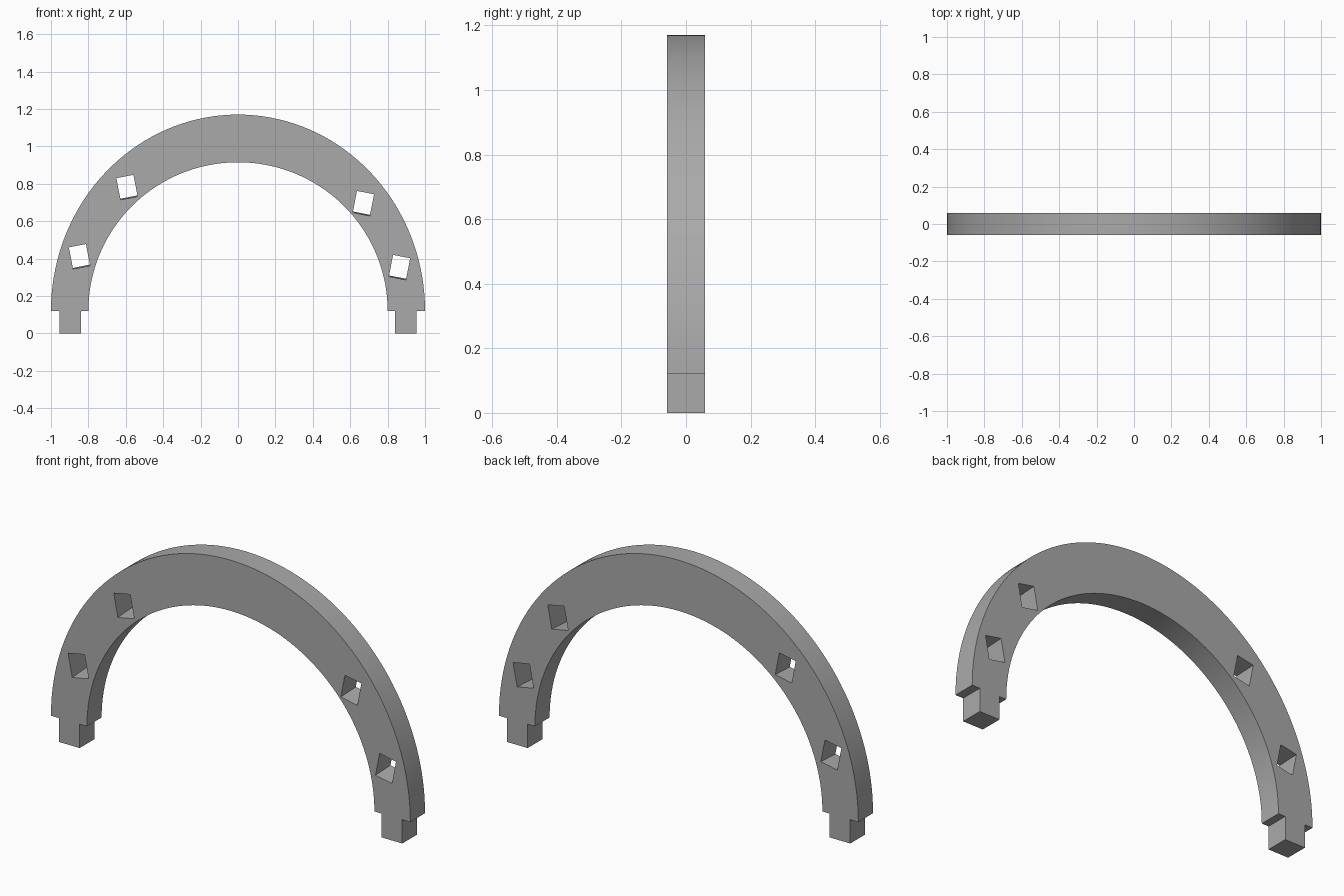
import bpy
import bmesh
from math import sin, cos, pi, radians
from mathutils import Matrix, Vector

cube = bpy.data.objects.get("Cube")
if cube:
    bpy.data.objects.remove(cube, do_unlink=True)

DEPTH = 0.117
SPRING = 0.12     # height where the arch meets its feet
STEPS = 72

grey = bpy.data.materials.new("plain_grey")
grey.use_nodes = True
colour = (0.4, 0.4, 0.4, 1)
grey.diffuse_color = colour
grey.node_tree.nodes["Principled BSDF"].inputs["Base Color"].default_value = colour


def make_object(name, bm):
    mesh = bpy.data.meshes.new(name)
    bmesh.ops.recalc_face_normals(bm, faces=bm.faces)
    bm.to_mesh(mesh)
    bm.free()
    obj = bpy.data.objects.new(name, mesh)
    bpy.context.collection.objects.link(obj)
    mesh.materials.append(grey)
    return obj


def arc(rx, rz):
    return [(rx * cos(pi * i / STEPS), SPRING + rz * sin(pi * i / STEPS))
            for i in range(STEPS + 1)]


# Arch outline: outer curve, left peg, inner curve, right peg
peg = [(0.955, SPRING), (0.955, 0), (0.84, 0), (0.84, SPRING)]
outer = arc(1.0, 1.05)
inner = arc(0.8, 0.795)
outline = outer + [(-x, z) for x, z in peg] + inner[::-1] + peg[::-1]

bm = bmesh.new()
face = bm.faces.new([bm.verts.new((x, -DEPTH / 2, z)) for x, z in outline])
extruded = bmesh.ops.extrude_face_region(bm, geom=[face])
back = [v for v in extruded["geom"] if isinstance(v, bmesh.types.BMVert)]
bmesh.ops.translate(bm, verts=back, vec=(0, DEPTH, 0))
arch = make_object("arch", bm)

# Four slanted rectangular openings, leaning outward from the centre
openings = [(-0.594, 0.784), (-0.848, 0.414), (0.671, 0.698), (0.864, 0.356)]
bm = bmesh.new()
for x, z in openings:
    lean = radians(11 if x > 0 else -11)
    matrix = (Matrix.Translation((x, 0, z)) @ Matrix.Rotation(lean, 4, 'Y')
              @ Matrix.Rotation(radians(3), 4, 'X')
              @ Matrix.Diagonal(Vector((0.093, 0.4, 0.118, 1))))
    bmesh.ops.create_cube(bm, size=1, matrix=matrix)
cutter = make_object("opening_cutter", bm)
cutter.hide_render = True

cut = arch.modifiers.new("openings", 'BOOLEAN')
cut.operation = 'DIFFERENCE'
cut.solver = 'EXACT'
cut.object = cutter

bpy.ops.object.select_all(action='DESELECT')
arch.select_set(True)
bpy.context.view_layer.objects.active = arch
bpy.ops.object.modifier_apply(modifier=cut.name)
bpy.data.objects.remove(cutter, do_unlink=True)
bpy.ops.object.shade_smooth_by_angle(angle=radians(30))
